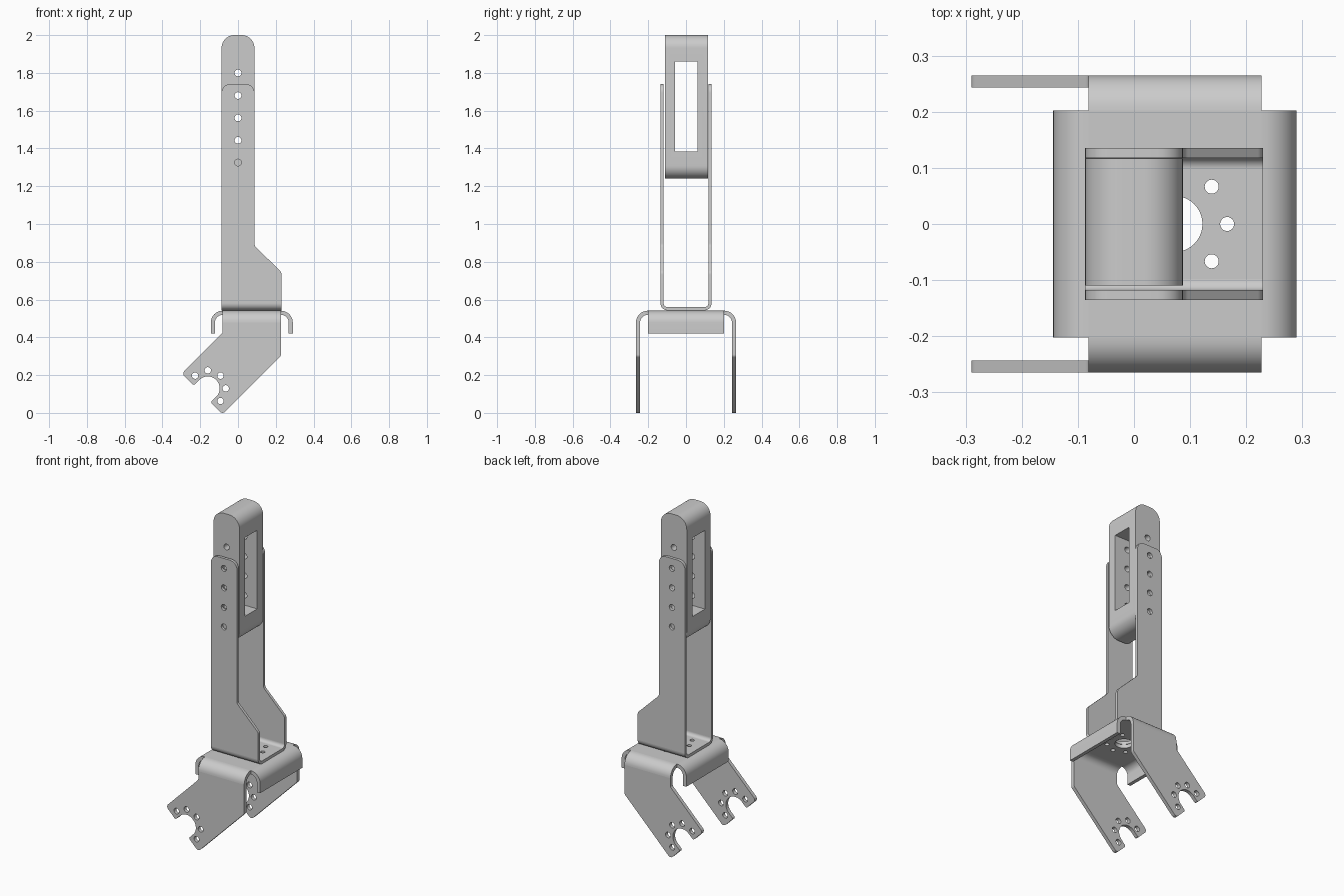
import bpy, bmesh, math
from mathutils import Vector, Matrix

if "Cube" in bpy.data.objects:
    bpy.data.objects.remove(bpy.data.objects["Cube"])

AXES = {
    'x': Matrix(((0, 0, 1, 0), (1, 0, 0, 0), (0, 1, 0, 0), (0, 0, 0, 1))),  # outline in (y, z)
    'y': Matrix(((1, 0, 0, 0), (0, 0, 1, 0), (0, 1, 0, 0), (0, 0, 0, 1))),  # outline in (x, z)
    'z': Matrix.Identity(4),                                                # outline in (x, y)
}


def circle(cx, cy, r, n=24):
    return [(cx + r * math.cos(2 * math.pi * i / n), cy + r * math.sin(2 * math.pi * i / n))
            for i in range(n)]


def rounded(pts, n=8):
    """Fillet a polygon given as (x, y, radius)."""
    out = []
    for i, (x, y, r) in enumerate(pts):
        p = Vector((x, y))
        if r == 0:
            out.append((x, y))
            continue
        a = (Vector(pts[i - 1][:2]) - p).normalized()
        b = (Vector(pts[(i + 1) % len(pts)][:2]) - p).normalized()
        half = a.angle(b) / 2
        c = p + (a + b).normalized() * (r / math.sin(half))
        s = p + a * (r / math.tan(half)) - c
        e = p + b * (r / math.tan(half)) - c
        turn = s.angle(e)
        for k in range(n + 1):
            t = k / n
            v = (s * math.sin((1 - t) * turn) + e * math.sin(t * turn)) / math.sin(turn)
            out.append(tuple(c + v))
    return out


def plate(bm, outline, axis, lo, hi, holes=()):
    """Extrude a flat outline with holes along an axis, adding it to bm."""
    cu = bpy.data.curves.new("outline", 'CURVE')
    cu.dimensions, cu.fill_mode, cu.extrude = '2D', 'BOTH', (hi - lo) / 2
    for loop in [outline, *holes]:
        sp = cu.splines.new('POLY')
        sp.points.add(len(loop) - 1)
        for p, (u, v) in zip(sp.points, loop):
            p.co = (u, v, 0, 1)
        sp.use_cyclic_u = True
    ob = bpy.data.objects.new("outline", cu)
    bpy.context.collection.objects.link(ob)
    bpy.context.view_layer.update()
    me = bpy.data.meshes.new_from_object(ob.evaluated_get(bpy.context.evaluated_depsgraph_get()))
    bpy.data.objects.remove(ob)
    me.transform(AXES[axis] @ Matrix.Translation((0, 0, (lo + hi) / 2)))
    part = bmesh.new()
    part.from_mesh(me)
    bmesh.ops.remove_doubles(part, verts=part.verts, dist=1e-5)
    bmesh.ops.recalc_face_normals(part, faces=part.faces)
    part.to_mesh(me)
    part.free()
    bm.from_mesh(me)
    bpy.data.meshes.remove(me)


def bend(cx, cz, r, t, side, up, tail=0, n=10):
    """Section of a quarter bend in sheet metal, with an optional straight tail."""
    def arc(rad):
        pts = [(cx + side * rad * math.sin(i / n * math.pi / 2),
                cz + up * rad * math.cos(i / n * math.pi / 2)) for i in range(n + 1)]
        return pts + ([(cx + side * rad, cz - up * tail)] if tail else [])
    return arc(r) + arc(r - t)[::-1]


def finish(name, bm):
    me = bpy.data.meshes.new(name)
    bm.to_mesh(me)
    bm.free()
    ob = bpy.data.objects.new(name, me)
    bpy.context.collection.objects.link(ob)
    return ob


def smooth(ob):
    bpy.ops.object.select_all(action='DESELECT')
    ob.select_set(True)
    bpy.context.view_layer.objects.active = ob
    bpy.ops.object.shade_smooth_by_angle(angle=math.radians(30))


MID = 0.072  # x centre of the bolted plates


def bolt_holes(angles):
    return [circle(MID, 0, 0.05, 40)] + [
        circle(MID + 0.094 * math.cos(math.radians(a)), 0.094 * math.sin(math.radians(a)), 0.0125)
        for a in angles]


# Base bracket: top plate, two short lips, two slotted legs
bm = bmesh.new()
T, R, TOP = 0.022, 0.063, 0.541
XL, XR, Y = -0.081, 0.227, 0.202
ZJ = TOP - R
plate(bm, [(XL, -Y), (XR, -Y), (XR, Y), (XL, Y)], 'z', TOP - T, TOP, bolt_holes(range(0, 360, 45)))
for x, side in ((XL, -1), (XR, 1)):
    plate(bm, bend(x, ZJ, R, T, side, 1, ZJ - 0.42), 'y', -Y, Y)

S = math.sqrt(0.5)
CX, CZ = -0.16, 0.13  # slot centre in the leg


def arm(u, v, r=0):
    """Point in the slanted frame of the leg: u towards the tip, v across."""
    return (CX + S * (v - u), CZ - S * (u + v), r)


W, SLOT, TIP = 0.153, 0.063, 0.042
slot = [arm(-SLOT * math.sin(math.pi * i / 16), -SLOT * math.cos(math.pi * i / 16))
        for i in range(17)]
leg = rounded([(XL, ZJ, 0), (XL, CZ + CX - XL + 2 * S * W + 2 * (XL - CX), 0.02),
               arm(TIP, -W, 0.02), arm(TIP, -SLOT, 0.01), *slot,
               arm(TIP, SLOT, 0.01), arm(TIP, W, 0.02),
               (XR, CZ + XR - CX - 2 * S * W, 0.02), (XR, ZJ, 0)])
leg_holes = [circle(CX + 0.095 * math.cos(math.radians(a)), CZ + 0.095 * math.sin(math.radians(a)), 0.017)
             for a in (-45, 0, 45, 90, 135)]
for side in (-1, 1):
    plate(bm, bend(side * Y, ZJ, R, T, side, 1), 'x', XL, XR)
    lo, hi = sorted((side * (Y + R), side * (Y + R - T)))
    plate(bm, leg, 'y', lo, hi, leg_holes)
smooth(finish("base_bracket", bm))

# Upright U bracket
bm = bmesh.new()
T, R, BOT, Y = 0.017, 0.037, 0.543, 0.135
XL, XR = -0.087, 0.23
ZJ, F = BOT + R, Y - R
plate(bm, [(XL, -F), (XR, -F), (XR, F), (XL, F)], 'z', BOT, BOT + T,
      bolt_holes((0, 45, 135, 180, 225, 315)))
side_outline = rounded([(XL, ZJ, 0), (XR, ZJ, 0), (XR, 0.745, 0.03), (-XL, 0.885, 0.03),
                        (-XL, 1.74, 0.045), (XL, 1.74, 0.045)])
for side in (-1, 1):
    plate(bm, bend(side * F, ZJ, R, T, side, -1), 'x', XL, XR)
    lo, hi = sorted((side * Y, side * (Y - T)))
    plate(bm, side_outline, 'y', lo, hi, [circle(0, z, 0.018) for z in (1.325, 1.443, 1.562, 1.68)])
smooth(finish("upright_bracket", bm))

# Sliding top block with cross holes and a window
bm = bmesh.new()
block_outline = rounded([(-0.087, 1.24, 0.068), (0.087, 1.24, 0.068),
                         (0.087, 2.0, 0.068), (-0.087, 2.0, 0.068)], 12)
plate(bm, block_outline, 'y', -0.11, 0.117, [circle(0, z, 0.018) for z in (1.443, 1.562, 1.68, 1.8)])
block = finish("top_block", bm)
bm = bmesh.new()
plate(bm, [(-0.057, 1.383), (0.06, 1.383), (0.06, 1.86), (-0.057, 1.86)], 'x', -0.2, 0.2)
cutter = finish("window_cutter", bm)
cutter.hide_render = True
mod = block.modifiers.new("window", 'BOOLEAN')
mod.operation, mod.solver, mod.object = 'DIFFERENCE', 'EXACT', cutter
bpy.context.view_layer.objects.active = block
bpy.ops.object.modifier_apply(modifier=mod.name)
bpy.data.objects.remove(cutter)
smooth(block)
